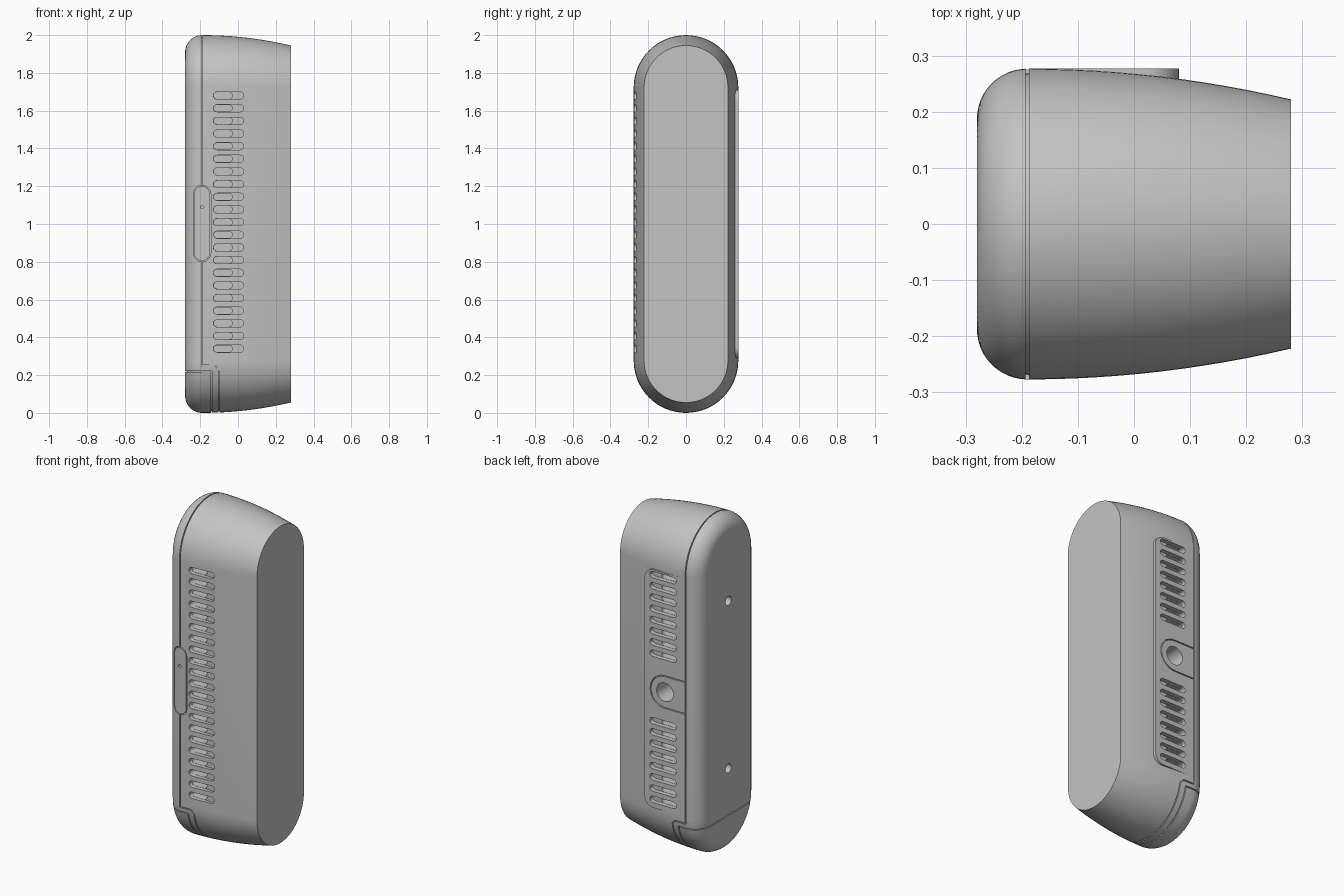
import bpy, bmesh, math
from mathutils import Vector

if "Cube" in bpy.data.objects:
    bpy.data.objects.remove(bpy.data.objects["Cube"])

grey = bpy.data.materials.new("plain grey")
grey.use_nodes = True
colour = (0.55, 0.55, 0.55, 1)
grey.diffuse_color = colour
grey.node_tree.nodes["Principled BSDF"].inputs["Base Color"].default_value = colour

SEAM, TIP, BIG, ROUND = -0.19, 0.28, 0.277, 0.09
STRAIGHT = 0.723
GAP = 0.006


def finish(name, bm):
    bmesh.ops.recalc_face_normals(bm, faces=bm.faces[:])
    me = bpy.data.meshes.new(name)
    bm.to_mesh(me)
    bm.free()
    me.materials.append(grey)
    ob = bpy.data.objects.new(name, me)
    bpy.context.collection.objects.link(ob)
    return ob


def shell(name, inset=0.0):
    """Tall capsule lofted along x: rounded at one end, tapered at the other."""
    sections = []
    for i in range(13):
        a = math.pi / 2 * i / 12
        sections.append((SEAM - ROUND * math.cos(a), BIG - ROUND + ROUND * math.sin(a)))
    for i in range(1, 13):
        t = i / 12
        sections.append((SEAM + (TIP - SEAM) * t, BIG - 0.055 * t * t))
    bm = bmesh.new()
    rings = []
    for x, r in sections:
        x *= 1 - inset / TIP
        r -= inset
        ring = []
        for side in (0, 1):
            for i in range(33):
                a = math.pi * (side + i / 32)
                z = 1 + (STRAIGHT if side == 0 else -STRAIGHT) + r * math.sin(a)
                ring.append(bm.verts.new((x, r * math.cos(a), z)))
        rings.append(ring)
    n = len(rings[0])
    for a, b in zip(rings, rings[1:]):
        for i in range(n):
            j = (i + 1) % n
            bm.faces.new((a[i], a[j], b[j], b[i]))
    bm.faces.new(rings[0])
    bm.faces.new(rings[-1])
    return finish(name, bm)


def prisms(name, outlines, y0, y1):
    """Outlines in the xz plane, extruded from y0 to y1."""
    bm = bmesh.new()
    for pts in outlines:
        face = bm.faces.new([bm.verts.new((x, y0, z)) for x, z in pts])
        out = bmesh.ops.extrude_face_region(bm, geom=[face])
        moved = [v for v in out["geom"] if isinstance(v, bmesh.types.BMVert)]
        bmesh.ops.translate(bm, vec=(0, y1 - y0, 0), verts=moved)
    return finish(name, bm)


def arc(x, z, r, start, end, n=12):
    return [(x + r * math.cos(math.radians(start + (end - start) * i / n)),
             z + r * math.sin(math.radians(start + (end - start) * i / n)))
            for i in range(n + 1)]


def slot(x0, x1, z, r):
    return arc(x1 - r, z, r, -90, 90, 8) + arc(x0 + r, z, r, 90, 270, 8)


def pill(x, z0, z1, r):
    return arc(x, z1 - r, r, 0, 180) + arc(x, z0 + r, r, 180, 360)


def band(path, width=GAP):
    """Outline of a thin strip that follows an open path."""
    pts = [Vector(p) for p in path]
    left, right = [], []
    for i, p in enumerate(pts):
        d0 = (p - pts[max(i - 1, 0)]).normalized()
        d1 = (pts[min(i + 1, len(pts) - 1)] - p).normalized()
        n0, n1 = Vector((-d0.y, d0.x)), Vector((-d1.y, d1.x))
        m = (n0 + n1).normalized()
        off = m * (width / 2 / m.dot(n1 if n1.length else n0))
        left.append(tuple(p + off))
        right.append(tuple(p - off))
    return left + right[::-1]


def combine(ob, other, operation):
    mod = ob.modifiers.new("boolean", "BOOLEAN")
    mod.operation, mod.solver, mod.object = operation, "EXACT", other
    bpy.ops.object.select_all(action="DESELECT")
    bpy.context.view_layer.objects.active = ob
    ob.select_set(True)
    bpy.ops.object.modifier_apply(modifier=mod.name)
    bpy.data.objects.remove(other)


def cut(ob, outlines, y0, y1):
    combine(ob, prisms("cutter", outlines, y0, y1), "DIFFERENCE")


def rod(x0, x1, z, r):
    bm = bmesh.new()
    bmesh.ops.create_cone(bm, cap_ends=True, segments=24, radius1=r, radius2=r, depth=x1 - x0)
    for v in bm.verts:
        v.co = ((x0 + x1) / 2 + v.co.z, v.co.x, z + v.co.y)
    return finish("cutter", bm)


# housing with seam lines round the back shell and the bottom cap
body = shell("housing")
seam = band([(SEAM, 2.1), (SEAM, 0.25), (-0.12, 0.25), (-0.1, 0.23), (-0.1, -0.1)])
cap_seam = band([(-0.4, 0.22), (-0.14, 0.22), (-0.14, -0.1)])
for line in (seam, cap_seam):
    cut(body, [line], -0.4, 0.4)
combine(body, shell("core", 0.008), "UNION")

# raised flat pad on the back
pad = ([(-0.18, 0.29)] + arc(0.02, 0.35, 0.06, -90, 0) + arc(0.02, 1.65, 0.06, 0, 90)
       + [(-0.18, 1.71)])
combine(body, prisms("pad", [pad], 0.2, 0.2768), "UNION")

# vent slots: a shallow slot with a deeper inner opening
rows = [0.34 + 0.067 * i for i in range(21)]
back_rows = rows[:8] + rows[-8:]
for levels, side, end in ((rows, -1, 0.03), (back_rows, 1, 0.045)):
    cut(body, [slot(-0.13, end, z, 0.019) for z in levels], side * 0.25, side * 0.4)
    cut(body, [slot(-0.129, end - 0.06, z, 0.018) for z in levels], side * 0.19, side * 0.3)

# threaded socket on the back with its arched outline
cut(body, [band([(SEAM, 0.905)] + arc(-0.055, 1, 0.095, -90, 90, 24) + [(SEAM, 1.095)])],
    0.262, 0.4)
cut(body, [arc(-0.055, 1, 0.055, 0, 352.5, 47)], 0.1, 0.4)

# screw holes in the flat side
for z in (0.5, 1.5):
    combine(body, rod(-0.4, -0.2, z, 0.027), "DIFFERENCE")

# front button set in a pocket
cut(body, [pill(SEAM, 0.8, 1.205, 0.046)], -0.4, -0.24)
button = shell("front_button")
combine(button, prisms("limit", [pill(SEAM, 0.805, 1.2, 0.041)], -0.4, -0.235), "INTERSECT")
cut(button, [arc(SEAM, 1.09, 0.009, 0, 337.5, 15)], -0.4, -0.25)

for ob in (body, button):
    bpy.ops.object.select_all(action="DESELECT")
    bpy.context.view_layer.objects.active = ob
    ob.select_set(True)
    bpy.ops.object.shade_smooth_by_angle(angle=math.radians(30))
